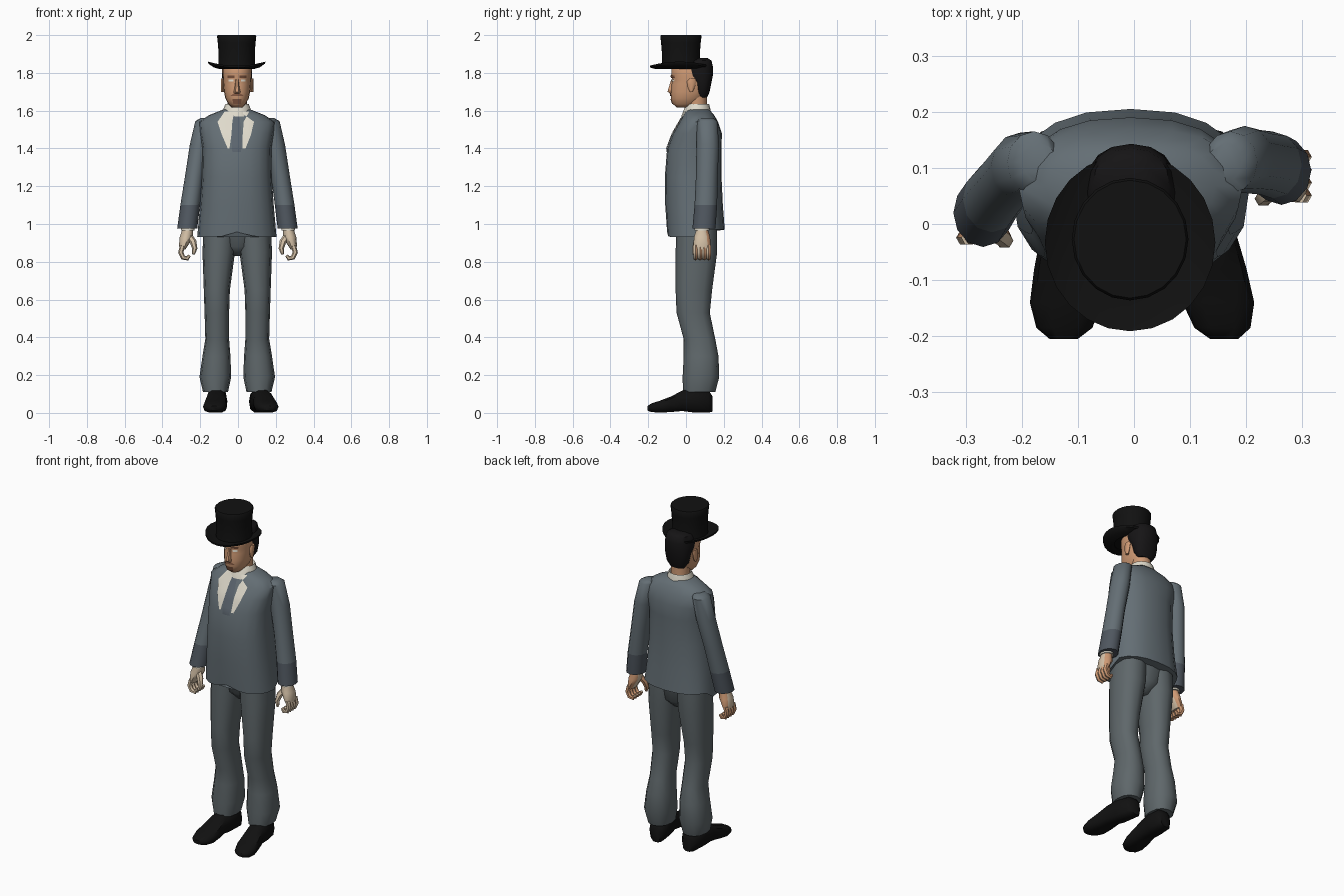
import bpy
import bmesh
from math import cos, sin, pi, radians, copysign
from mathutils import Vector
from mathutils.bvhtree import BVHTree

default_cube = bpy.data.objects.get("Cube")
if default_cube:
    bpy.data.objects.remove(default_cube, do_unlink=True)


def material(name, red, green, blue):
    """Flat material from 8-bit display values."""
    colour = [(c / 255) ** 2.2 for c in (red, green, blue)] + [1]
    mat = bpy.data.materials.new(name)
    mat.use_nodes = True
    mat.diffuse_color = colour
    shader = mat.node_tree.nodes["Principled BSDF"]
    shader.inputs["Base Color"].default_value = colour
    shader.inputs["Roughness"].default_value = 0.9
    return mat


black = material("black felt and leather", 24, 24, 24)
hair_black = material("hair black", 28, 27, 28)
suit = material("suit grey", 100, 110, 116)
suit_dark = material("dark cuff grey", 80, 87, 95)
trouser = material("trouser grey", 95, 103, 106)
white = material("shirt white", 222, 217, 202)
tie_grey = material("tie grey", 92, 101, 110)
skin = material("skin", 205, 152, 115)
pale_skin = material("pale hand skin", 212, 192, 166)
stubble = material("stubble brown", 135, 92, 70)


def finish(name, bm, mats, angle=50):
    mesh = bpy.data.meshes.new(name)
    bm.to_mesh(mesh)
    bm.free()
    for mat in mats:
        mesh.materials.append(mat)
    mesh.shade_smooth()
    mesh.set_sharp_from_angle(angle=radians(angle))
    obj = bpy.data.objects.new(name, mesh)
    bpy.context.collection.objects.link(obj)
    return obj


def loft(name, rings, *mats, closed=False, rule=None):
    """Skin a row of equal rings; cap the ends, or join the last to the first."""
    bm = bmesh.new()
    loops = [[bm.verts.new(p) for p in ring] for ring in rings]
    pairs = list(zip(loops, loops[1:]))
    if closed:
        pairs.append((loops[-1], loops[0]))
    else:
        bm.faces.new(loops[0])
        bm.faces.new(loops[-1])
    for low, high in pairs:
        for i in range(len(low)):
            j = (i + 1) % len(low)
            bm.faces.new((low[i], low[j], high[j], high[i]))
    bmesh.ops.recalc_face_normals(bm, faces=bm.faces)
    if rule:
        for face in bm.faces:
            face.material_index = rule(face)
    return finish(name, bm, mats)


def oval(rx, ry, count=16, power=2):
    """Points of a superellipse."""
    def bend(t):
        return copysign(abs(t) ** (2 / power), t)
    angles = [2 * pi * i / count for i in range(count)]
    return [(rx * bend(cos(a)), ry * bend(sin(a))) for a in angles]


def level(z, cx, front, back, rx, count=16, power=2):
    """Horizontal ring between a front and a back depth."""
    mid, ry = (front + back) / 2, (back - front) / 2
    return [Vector((cx + x, mid + y, z)) for x, y in oval(rx, ry, count, power)]


def tube(name, path, radii, *mats, rule=None):
    """Six-sided tube along a path."""
    pts = [Vector(p) for p in path]
    rings = []
    for i, p in enumerate(pts):
        along = (pts[min(i + 1, len(pts) - 1)] - pts[max(i - 1, 0)]).normalized()
        u = along.cross(Vector((0, 1, 0))).normalized()
        v = along.cross(u)
        rings.append([p + u * x + v * y for x, y in oval(radii[i], radii[i], 6)])
    return loft(name, rings, *mats, rule=rule)


def patch(name, base, rows, mat, steps=4):
    """Thin painted plate laid on the front of a part; rows are (z, left, right)."""
    tree = BVHTree.FromPolygons([v.co for v in base.data.vertices],
                                [p.vertices for p in base.data.polygons])
    bm = bmesh.new()
    grid = []
    for a, b in zip(rows, rows[1:]):
        for s in range(steps + 1):
            z, left, right = Vector(a).lerp(Vector(b), s / steps)
            line = []
            for c in range(steps + 1):
                x = left + (right - left) * c / steps
                hit = tree.ray_cast(Vector((x, -1, z)), Vector((0, 1, 0)))[0]
                hit = hit or tree.find_nearest(Vector((x, 0, z)))[0]
                line.append(bm.verts.new(hit + Vector((0, -0.005, 0.001))))
            grid.append(line)
    for up, low in zip(grid, grid[1:]):
        for c in range(steps):
            bm.faces.new((up[c], low[c], low[c + 1], up[c + 1]))
    bmesh.ops.remove_doubles(bm, verts=bm.verts, dist=0.0001)
    return finish(name, bm, [mat])


# Jacket body with a wavy hem: (z, front, back, half width)
jacket_rows = [(.93, -.1, .205, .21), (1.1, -.11, .195, .195), (1.25, -.112, .188, .185),
               (1.4, -.1, .188, .182), (1.48, -.07, .19, .195), (1.54, -.035, .17, .2),
               (1.575, -.015, .15, .15), (1.605, 0, .125, .075)]
rings = [level(z, -.006, f, b, w, 20, 2.4) for z, f, b, w in jacket_rows]
for p in rings[0]:
    p.z += .04 if p.y > .1 else .03 * max(0, 1 - abs(p.x) / .1)
jacket = loft("jacket", rings, suit)

# Shirt front, tie and collar
patch("shirt_right", jacket, [(1.595, -.07, -.02), (1.54, -.108, -.03),
                              (1.47, -.085, -.035), (1.4, -.055, -.045)], white)
patch("shirt_left", jacket, [(1.595, .06, .01), (1.54, .03, .085),
                             (1.47, .025, .068), (1.4, .025, .04)], white)
patch("tie", jacket, [(1.58, -.022, .008), (1.55, -.025, .01),
                      (1.46, -.036, .022), (1.38, -.03, .016)], tie_grey)
loft("collar", [level(z, -.005, f, b, w) for z, f, b, w in
                [(1.57, -.025, .135, .085), (1.615, -.008, .128, .07),
                 (1.635, .005, .122, .062), (1.6, .01, .11, .055)]],
     white, closed=True)

# Sleeves, hands and cuffs; the right arm swings forward
for side, label, swing in ((-1, "right", -.075), (1, "left", 0)):
    arm_rows = [(1.56, .165, .11, .03), (1.545, .175, .11, .048), (1.42, .2, .115, .052),
                (1.25, .228, .11, .05), (1.1, .25, .105, .052), (.975, .266, .095, .053)]
    rings = []
    for z, x, y, r in arm_rows:
        y += swing * min(1, max(0, 1.5 - z) * 2)
        rings.append(level(z, side * x - .003, y - r * 1.15, y + r * 1.15, r, 12))
    loft(label + "_sleeve", rings, suit, suit_dark,
         rule=lambda f: int(f.calc_center_median().z < 1.1))

    def tan_back(face):
        return int(face.normal.y > .35)

    y = .085 + swing
    hand_rows = [(1, .265, .03, .035), (.965, .267, .03, .034), (.93, .273, .036, .045),
                 (.89, .287, .025, .048), (.865, .294, .015, .044)]
    loft(label + "_hand", [level(z, side * x, y - d, y + d, w, 10)
                           for z, x, w, d in hand_rows], pale_skin, skin, rule=tan_back)
    for i in range(4):
        fy = y + (i - 1.5) * .023
        curl = [(.294, .885), (.303, .85), (.29, .822), (.268, .818), (.257, .834)]
        tube(f"{label}_finger_{i}", [(side * x, fy, z) for x, z in curl],
             [.014, .014, .013, .012, .008], pale_skin, skin, rule=tan_back)
    thumb = [(.262, .01, .94), (.237, .03, .905), (.229, .04, .87), (.236, .045, .84)]
    tube(label + "_thumb", [(side * x, y - d, z) for x, d, z in thumb],
         [.018, .018, .014, .008], pale_skin, skin, rule=tan_back)
    loft(label + "_shirt_cuff", [level(z, side * .266, y - .042, y + .042, .037, 10)
                                 for z in (.965, .99)], white)

# Trouser legs: (z, x, front, back, half width)
leg_rows = [(1, .09, -.05, .165, .088), (.85, .098, -.055, .165, .086),
            (.65, .108, -.055, .138, .069), (.53, .108, -.05, .126, .065),
            (.39, .106, -.012, .155, .063), (.3, .11, -.012, .172, .074),
            (.19, .116, -.018, .176, .084), (.11, .115, -.016, .155, .066)]
# Shoe sections from heel to toe: (y, bottom, height, half width)
shoe_rows = [(.14, .005, .09, .03), (.12, 0, .12, .05), (.04, 0, .13, .053),
             (-.02, .008, .12, .052), (-.08, .003, .088, .06),
             (-.14, 0, .065, .064), (-.185, .004, .05, .05), (-.205, .012, .036, .025)]
for side, label, splay in ((-1, "right", .02), (1, "left", .055)):
    loft(label + "_trouser_leg", [level(z, side * x - .004, f, b, w, 12, 2.3)
                                  for z, x, f, b, w in leg_rows], trouser)
    rings = []
    for y, low, high, width in shoe_rows:
        x = side * (.105 + splay * (.14 - y) / .34)
        mid = (low + high) / 2
        rings.append([Vector((x + dx, y, mid + dz))
                      for dx, dz in oval(width, (high - low) / 2, 10, 2.8)])
    loft(label + "_shoe", rings, black)
loft("trouser_seat", [level(z, -.004, f, b, w) for z, f, b, w in
                      [(.83, .02, .1, .03), (.88, -.03, .15, .1), (1, -.05, .165, .17)]],
     trouser)

# Neck and head
loft("neck", [level(z, -.004, f, b, .052, 12) for z, f, b in
              [(1.58, .015, .11), (1.64, .005, .11), (1.7, .0, .11)]], skin)
head_rows = [(1.617, -.05, .03, .028), (1.635, -.07, .06, .045), (1.665, -.08, .095, .062),
             (1.7, -.08, .112, .069), (1.74, -.077, .12, .073), (1.765, -.073, .123, .075),
             (1.785, -.08, .125, .076), (1.84, -.075, .125, .076), (1.87, -.05, .11, .05)]
head = loft("head", [level(z, -.005, f, b, w, 18, 2.2) for z, f, b, w in head_rows], skin)
loft("nose", [level(z, -.005, f, -.06, w, 6) for z, f, w in
              [(1.69, -.085, .016), (1.7, -.1, .018), (1.715, -.096, .014),
               (1.765, -.08, .008)]], skin)
for side, label in ((-1, "right"), (1, "left")):
    loft(label + "_ear", [level(z, side * .077 - .005, f, b, .009, 8) for z, f, b in
                          [(1.7, .02, .035), (1.72, .01, .045), (1.755, .005, .055),
                           (1.77, .02, .05)]], skin)

    def across(z, near, far):
        a, b = side * near - .005, side * far - .005
        return (z, min(a, b), max(a, b))

    patch(label + "_eyebrow", head, [across(1.785, .014, .05), across(1.773, .014, .05)],
          stubble)
    patch(label + "_eye", head, [across(1.764, .02, .044), across(1.754, .02, .044)], white)
patch("moustache", head, [(1.69, -.025, .015), (1.677, -.04, .03)], stubble)
patch("chin_beard", head, [(1.662, -.03, .02), (1.635, -.025, .015)], stubble)

# Hair behind the face
loft("hair", [level(z, -.005, f, b, w, 16, 2.3) for z, f, b, w in
              [(1.67, .06, .112, .045), (1.7, .045, .125, .066), (1.75, .03, .135, .075),
               (1.785, -.005, .142, .08), (1.83, -.035, .143, .08),
               (1.865, .0, .135, .068), (1.878, .05, .115, .035)]], hair_black)

# Top hat: waisted crown and a brim that curls up at the sides
loft("hat_crown", [level(z, -.007, -.027 - r * 1.05, -.027 + r * 1.05, r, 20) for z, r in
                   [(1.825, .099), (1.86, .096), (1.91, .096), (1.96, .1), (1.995, .104),
                    (2, .1)]], black)
brim = []
for z, r in ((1.832, .09), (1.832, .125), (1.838, .152), (1.828, .15), (1.82, .122), (1.82, .09)):
    ring = level(z, -.007, -.033 - r * 1.04, -.033 + r * 1.04, r, 24)
    for p in ring:
        p.z += .7 * max(0, r - .1) * ((p.x + .007) / r) ** 2 * .6
    brim.append(ring)
loft("hat_brim", brim, black, closed=True)
